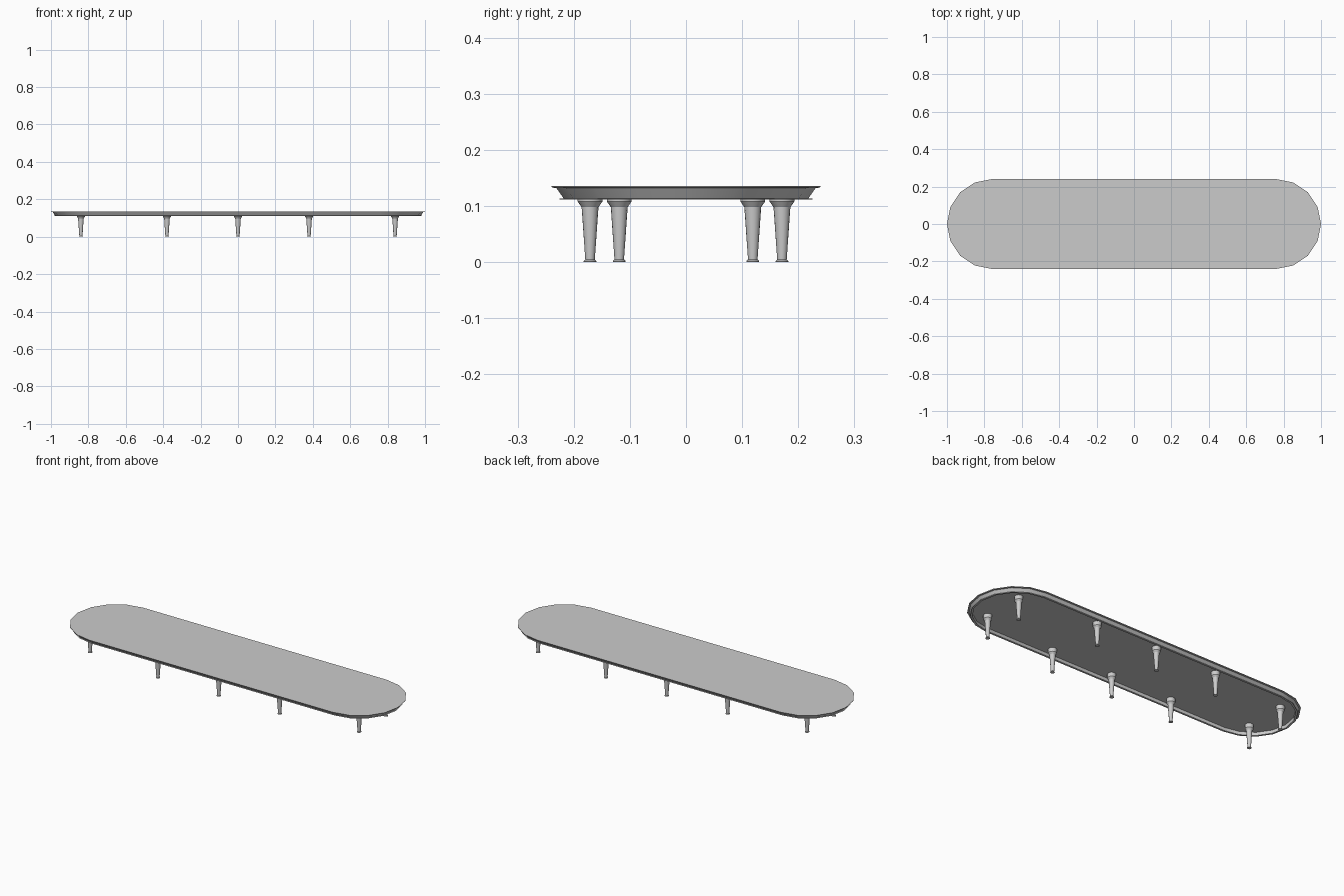
import bpy, bmesh, math

if "Cube" in bpy.data.objects:
    bpy.data.objects.remove(bpy.data.objects["Cube"])

def make_object(name, bm):
    bmesh.ops.recalc_face_normals(bm, faces=bm.faces)
    mesh = bpy.data.meshes.new(name)
    bm.to_mesh(mesh)
    bm.free()
    obj = bpy.data.objects.new(name, mesh)
    bpy.context.collection.objects.link(obj)
    bpy.ops.object.select_all(action='DESELECT')
    obj.select_set(True)
    bpy.context.view_layer.objects.active = obj
    bpy.ops.object.shade_smooth_by_angle(angle=math.radians(30))
    return obj

def loft(name, rings):
    """Skin a stack of closed outlines and cap both ends."""
    bm = bmesh.new()
    loops = [[bm.verts.new(p) for p in ring] for ring in rings]
    n = len(loops[0])
    for a, b in zip(loops, loops[1:]):
        for i in range(n):
            j = (i + 1) % n
            bm.faces.new((a[i], a[j], b[j], b[i]))
    bm.faces.new(loops[0])
    bm.faces.new(loops[-1])
    return make_object(name, bm)

def stadium(r, z, half=0.76, seg=8):
    pts = []
    for side in (1, -1):
        for i in range(seg + 1):
            a = -math.pi / 2 + math.pi * i / seg
            pts.append((side * (half + r * math.cos(a)), side * r * math.sin(a), z))
    return pts

def circle(r, z, x, y, seg=16):
    return [(x + r * math.cos(math.tau * i / seg),
             y + r * math.sin(math.tau * i / seg), z) for i in range(seg)]

# Oval top: recessed underside, bottom lip, undercut side, thin overhanging rim
top_profile = [(0.214, 0.130), (0.214, 0.112), (0.225, 0.112), (0.225, 0.1135),
               (0.218, 0.1135), (0.231, 0.132), (0.239, 0.133), (0.24, 0.136)]
loft("table_top", [stadium(r, z) for r, z in top_profile])

# Turned legs: small foot, tapered shaft, flared collar, hidden peg into the recess
leg_profile = [(0.0115, 0), (0.0115, 0.002), (0.0085, 0.005), (0.015, 0.098),
               (0.022, 0.108), (0.022, 0.130)]
positions = [(-0.84, 0.119), (-0.38, 0.171), (0, 0.171), (0.38, 0.171), (0.84, 0.119)]
for row, side in (("front", -1), ("back", 1)):
    for k, (x, y) in enumerate(positions, 1):
        loft(f"{row}_leg_{k}", [circle(r, z, x, side * y) for r, z in leg_profile])
